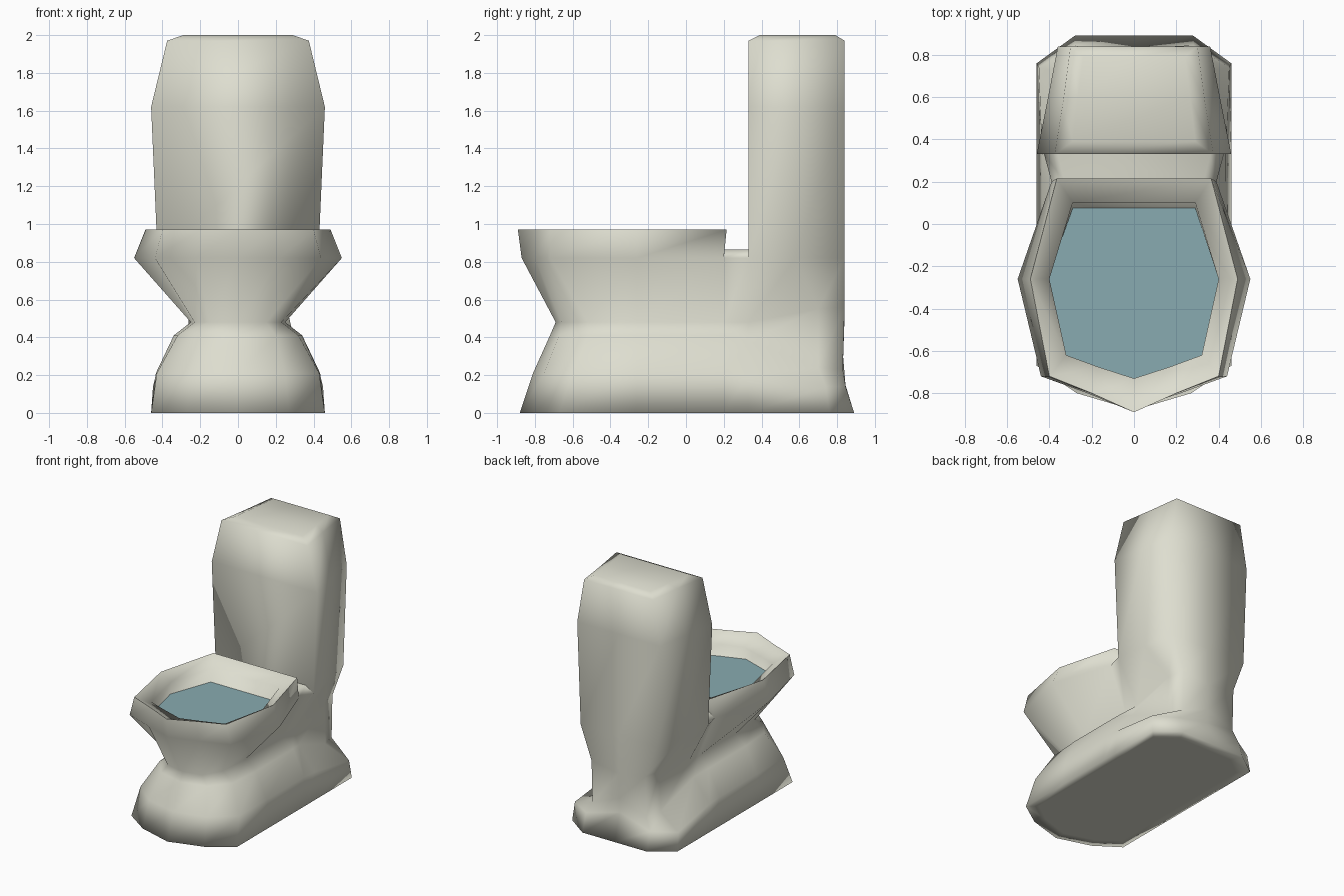
import bpy, bmesh

if "Cube" in bpy.data.objects:
    bpy.data.objects.remove(bpy.data.objects["Cube"])


def material(name, rgb):
    m = bpy.data.materials.new(name)
    m.diffuse_color = (*rgb, 1)
    m.use_nodes = True
    m.node_tree.nodes["Principled BSDF"].inputs["Base Color"].default_value = m.diffuse_color
    return m


ceramic = material("ceramic cream", (0.73, 0.73, 0.63))
water_blue = material("water blue", (0.25, 0.41, 0.44))


def finish(bm, name, mat):
    bmesh.ops.recalc_face_normals(bm, faces=bm.faces)
    for f in bm.faces:
        f.smooth = True
    me = bpy.data.meshes.new(name)
    bm.to_mesh(me)
    bm.free()
    me.materials.append(mat)
    ob = bpy.data.objects.new(name, me)
    bpy.context.collection.objects.link(ob)
    return ob


def ring(bm, half, z):
    """Mirror a half outline (front to back); a third value overrides z."""
    pts = [(p[0], p[1], p[2] if len(p) > 2 else z) for p in half]
    right = [bm.verts.new(p) for p in pts]
    left = [bm.verts.new((-x, y, h)) for x, y, h in reversed(pts) if x > 0]
    return right + left


def loft(bm, rings):
    for a, b in zip(rings, rings[1:]):
        n = len(a)
        for i in range(n):
            j = (i + 1) % n
            bm.faces.new((a[i], a[j], b[j], b[i]))


def sharpen(bm, loop):
    for a, b in zip(loop, loop[1:] + loop[:1]):
        bm.edges.get((a, b)).smooth = False


bm = bmesh.new()

# foot, waist and lower bowl: one outline from front centre to back centre
levels = [
    (0.00, [(0, -.88), (.27, -.80), (.46, -.67), (.46, -.26), (.46, .20),
            (.46, .33), (.46, .76), (.28, .89), (0, .89)]),
    (0.21, [(0, -.81), (.25, -.75), (.43, -.60), (.435, -.26), (.435, .20),
            (.435, .33, .20), (.45, .74, .14), (.28, .845, .14), (0, .825)]),
    (0.41, [(0, -.72), (.20, -.67), (.32, -.52), (.34, -.26), (.34, .20),
            (.30, .33, .38), (.27, .70, .24), (.235, .83, .23), (0, .83, .32)]),
    (0.48, [(0, -.69), (.15, -.66), (.23, -.52), (.25, -.26), (.25, .20),
            (.25, .33), (.26, .70, .55), (.235, .84, .56), (0, .84, .52)]),
    (0.82, [(0, -.87), (.22, -.80), (.44, -.72), (.55, -.26), (.39, .20),
            (.425, .33), (.385, .58), (.33, .84), (0, .84)]),
]
body = [ring(bm, half, z) for z, half in levels]
sole = ring(bm, [(p[0] * .85, p[1] * .9) for p in levels[0][1]], 0)
loft(bm, [sole] + body)
bm.faces.new(sole)

# ledge between bowl and tank, raised in the middle
top = body[-1]
n = len(top)
bowl_edge = top[:5] + top[n - 4:]
tank_edge = top[5:n - 4]
mid = [bm.verts.new(p) for p in ((.33, .205, .865), (.36, .33, .865),
                                 (-.36, .33, .865), (-.33, .205, .865))]
bm.faces.new((top[4], top[5], mid[1], mid[0]))
bm.faces.new(mid)
bm.faces.new((mid[3], mid[2], top[n - 5], top[n - 4]))

# rim and inner wall of the bowl
inner = [(0, -.75), (.17, -.69), (.325, -.63), (.41, -.26), (.29, .075)]
rim = [
    ring(bm, [(0, -.89), (.20, -.80), (.40, -.72), (.49, -.26), (.365, .215)], .97),
    ring(bm, [(0, -.73), (.17, -.675), (.32, -.62), (.40, -.26), (.29, .10)], .915),
    ring(bm, inner, .80),
]
loft(bm, [bowl_edge] + rim)
bm.faces.new(rim[-1])
sharpen(bm, rim[0])

# tank, tapering to a chamfered lid
tank = [
    ring(bm, [(.46, .33), (.41, .58), (.36, .84), (0, .84)], 1.62),
    ring(bm, [(.375, .33), (.335, .58), (.30, .84), (0, .84)], 1.97),
    ring(bm, [(.29, .39), (.265, .60), (.24, .79), (0, .79)], 2.0),
]
loft(bm, [tank_edge] + tank)
bm.faces.new(tank[-1])
finish(bm, "toilet_body", ceramic)

# water surface
bm = bmesh.new()
bm.faces.new(ring(bm, inner, .815))
water = finish(bm, "water", water_blue)
if water.data.polygons[0].normal.z < 0:
    water.data.flip_normals()
